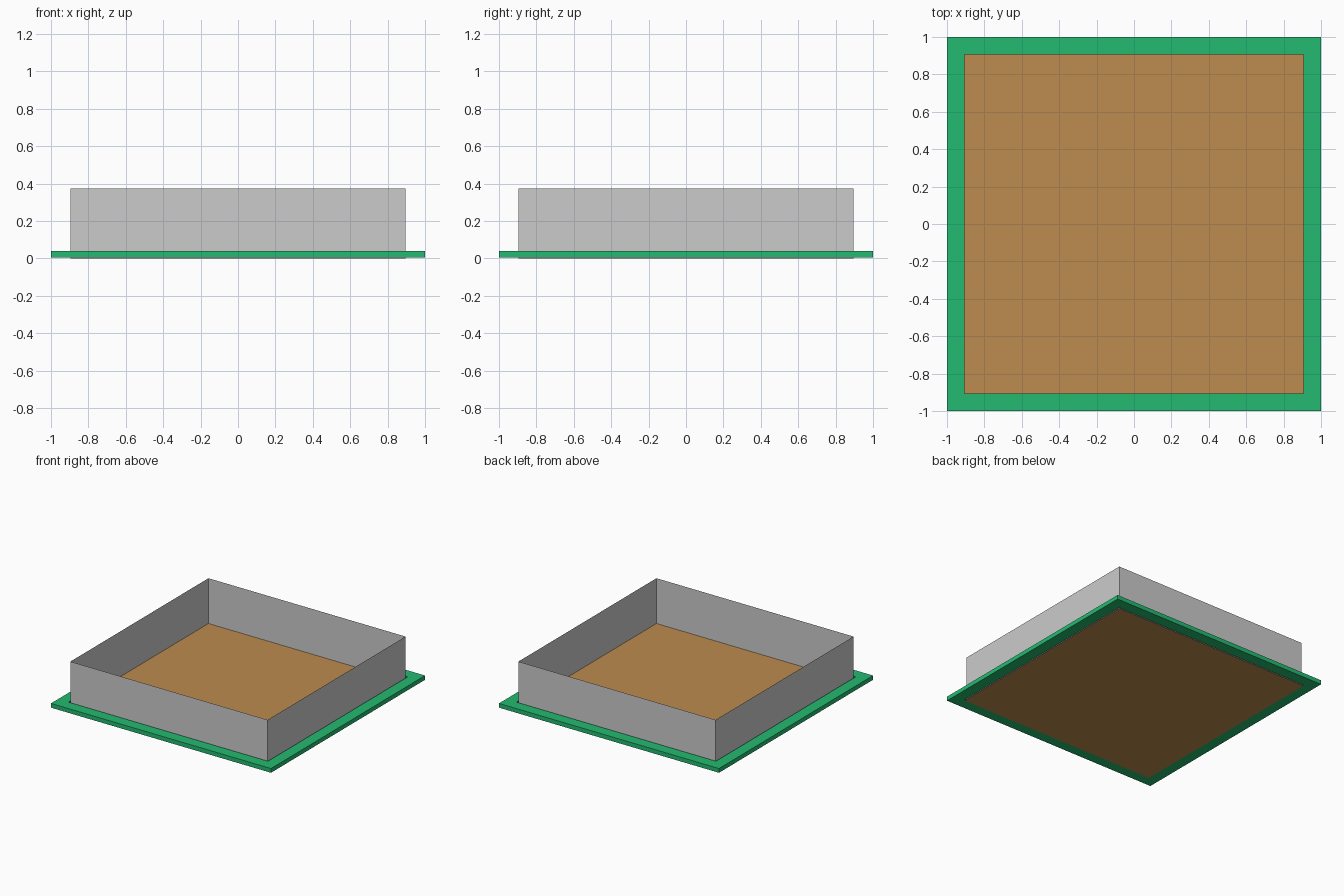
import bpy, bmesh

if "Cube" in bpy.data.objects:
    bpy.data.objects.remove(bpy.data.objects["Cube"])


def material(name, rgb):
    m = bpy.data.materials.new(name)
    m.diffuse_color = (*rgb, 1)
    m.use_nodes = True
    m.node_tree.nodes["Principled BSDF"].inputs["Base Color"].default_value = m.diffuse_color
    return m


GREEN = material("green", (0.018, 0.49, 0.165))
BROWN = material("brown", (0.51, 0.26, 0.077))
GREY = material("grey", (0.6, 0.6, 0.6))


def square(bm, half, z):
    return [bm.verts.new((x * half, y * half, z))
            for x, y in ((-1, -1), (1, -1), (1, 1), (-1, 1))]


def bridge(bm, a, b):
    for i in range(4):
        j = (i + 1) % 4
        bm.faces.new((a[i], a[j], b[j], b[i]))


def finish(bm, name, mat):
    mesh = bpy.data.meshes.new(name)
    bm.to_mesh(mesh)
    bm.free()
    mesh.materials.append(mat)
    ob = bpy.data.objects.new(name, mesh)
    bpy.context.collection.objects.link(ob)


# Green border: square ring with a rectangular section
bm = bmesh.new()
rings = [square(bm, h, z) for h, z in
         ((1, 0.005), (1, 0.04), (0.907, 0.04), (0.907, 0.005))]
for k in range(4):
    bridge(bm, rings[k], rings[(k + 1) % 4])
finish(bm, "border_frame", GREEN)

# Thin floor sheet
bm = bmesh.new()
bm.faces.new(square(bm, 0.907, 0.0))
finish(bm, "floor", BROWN)

# Paper-thin walls, open at the top
bm = bmesh.new()
bridge(bm, square(bm, 0.896, 0.0), square(bm, 0.896, 0.372))
finish(bm, "walls", GREY)
